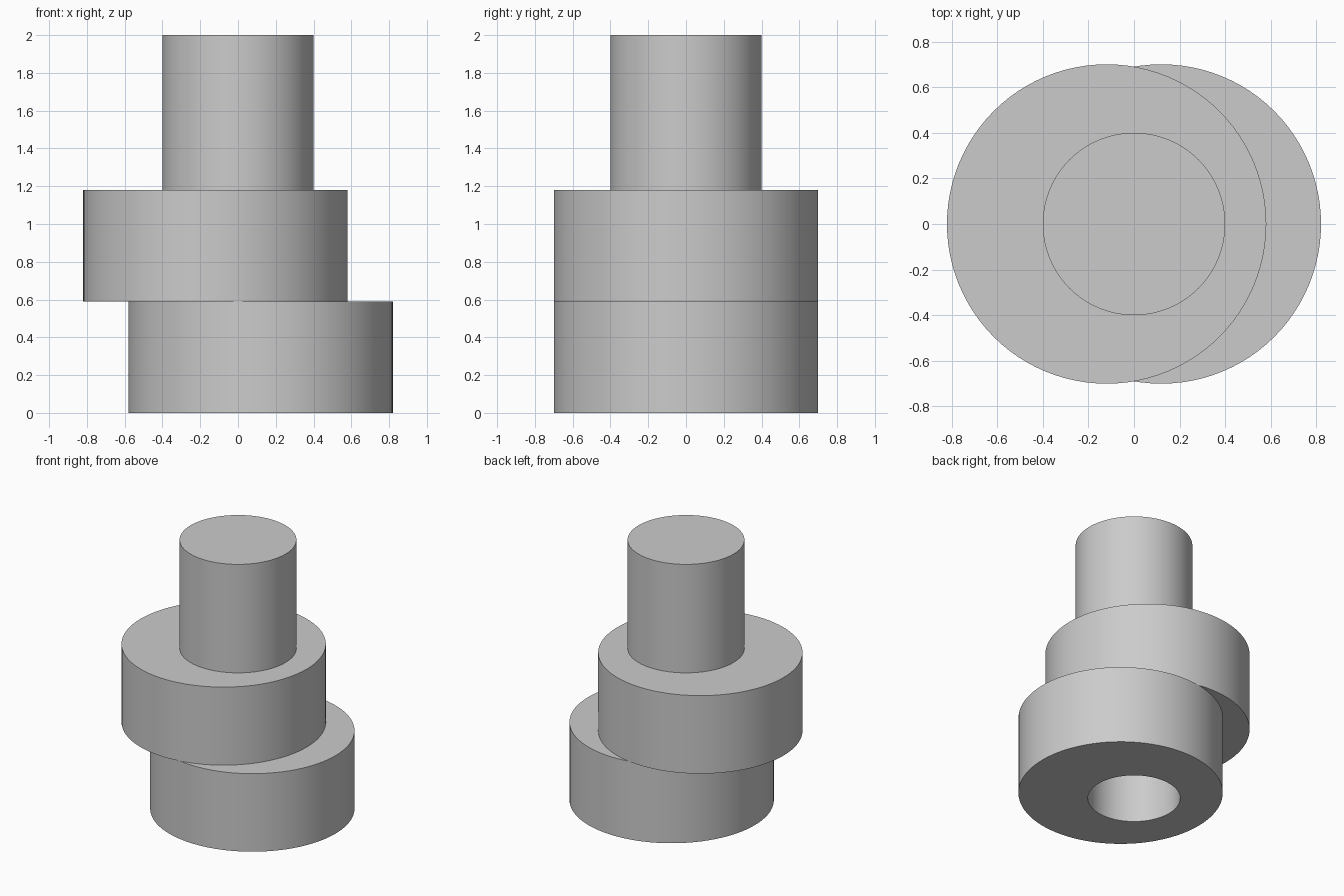
import bpy
import math

if "Cube" in bpy.data.objects:
    bpy.data.objects.remove(bpy.data.objects["Cube"], do_unlink=True)

DISC_R, OFFSET = 0.70, 0.12
MID_Z, TOP_Z, FULL_Z = 0.59, 1.18, 2.0
BORE_R, FLAT_X, STEP_Z, BORE_TOP = 0.316, 0.236, 0.147, 1.10

grey = bpy.data.materials.new("plain grey")
grey.use_nodes = True
colour = (0.6, 0.6, 0.6, 1)
grey.diffuse_color = colour
grey.node_tree.nodes["Principled BSDF"].inputs["Base Color"].default_value = colour


def cylinder(name, radius, x, z0, z1):
    bpy.ops.mesh.primitive_cylinder_add(
        vertices=96, radius=radius, depth=z1 - z0, location=(x, 0, (z0 + z1) / 2))
    obj = bpy.context.object
    obj.name = name
    obj.data.materials.append(grey)
    return obj


def cut(obj, cutter):
    mod = obj.modifiers.new("cut", 'BOOLEAN')
    mod.operation = 'DIFFERENCE'
    mod.solver = 'EXACT'
    mod.object = cutter
    bpy.context.view_layer.objects.active = obj
    bpy.ops.object.modifier_apply(modifier=mod.name)


# Bore cutter: round at the mouth, D-shaped above the step
bore = cylinder("bore_cutter", BORE_R, 0, -0.1, BORE_TOP)
bpy.ops.mesh.primitive_cube_add(size=1, location=(FLAT_X + 0.5, 0, STEP_Z + 1))
flat = bpy.context.object
flat.name = "flat_cutter"
flat.scale.z = 2
cut(bore, flat)

# Two opposed eccentric discs and the central shaft
lower = cylinder("lower_eccentric_disc", DISC_R, OFFSET, 0, MID_Z)
upper = cylinder("upper_eccentric_disc", DISC_R, -OFFSET, MID_Z, TOP_Z)
shaft = cylinder("shaft", 0.40, 0, TOP_Z, FULL_Z)
for disc in (lower, upper):
    cut(disc, bore)

for helper in (bore, flat):
    bpy.data.objects.remove(helper, do_unlink=True)

# Smooth round walls with crisp rims
bpy.ops.object.select_all(action='DESELECT')
for part in (lower, upper, shaft):
    part.select_set(True)
bpy.context.view_layer.objects.active = shaft
bpy.ops.object.shade_smooth_by_angle(angle=math.radians(30))
